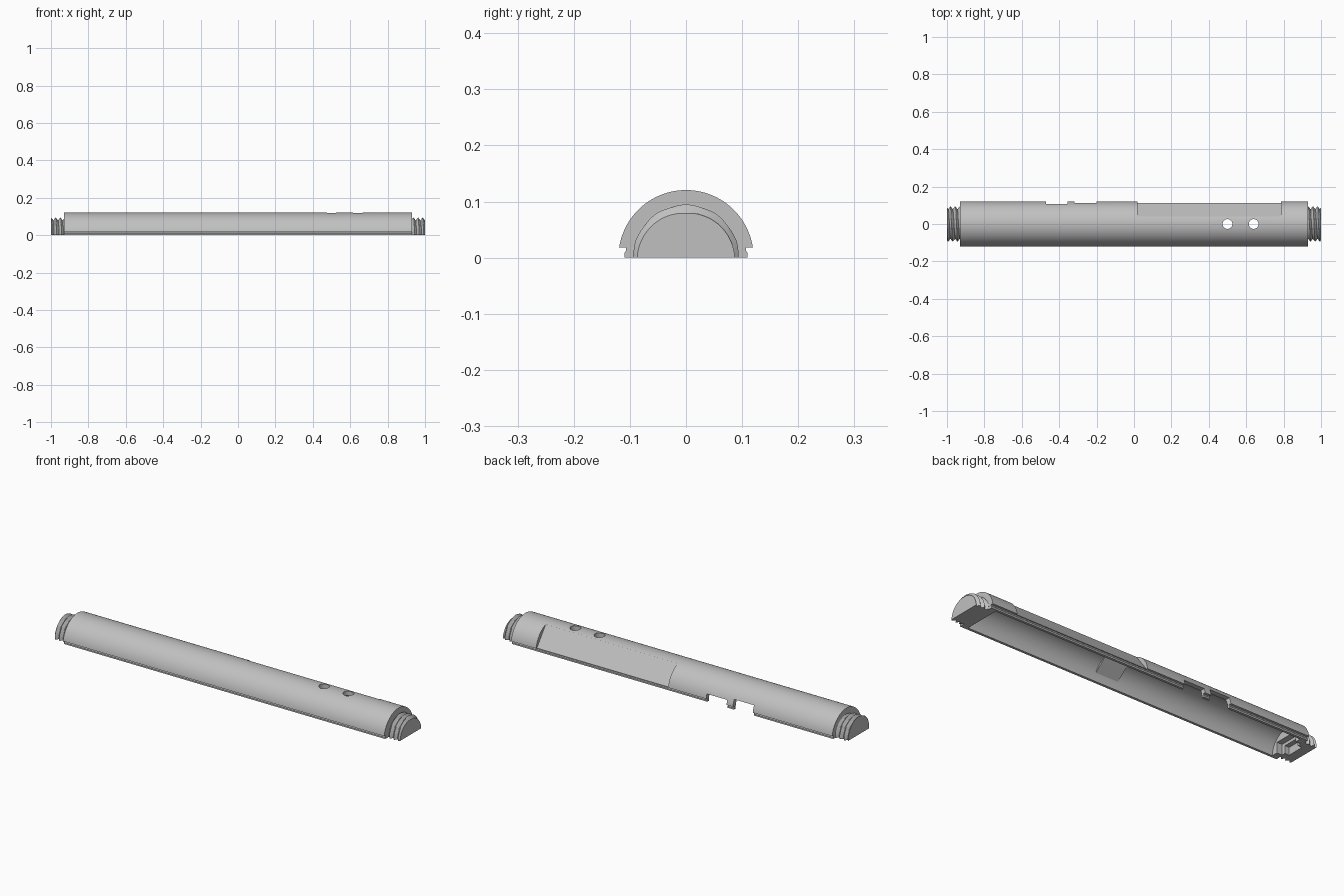
import bpy, bmesh, math

cube = bpy.data.objects.get("Cube")
if cube:
    bpy.data.objects.remove(cube, do_unlink=True)

grey = bpy.data.materials.new("light_grey")
grey.use_nodes = True
COLOUR = (0.53, 0.53, 0.53, 1)
grey.diffuse_color = COLOUR
grey.node_tree.nodes["Principled BSDF"].inputs["Base Color"].default_value = COLOUR

R_OUT, R_IN = 0.1205, 0.097
BODY_END = 0.93


def arc(r, a0, a1, n=48):
    """Points (y, z) on a circle around the long axis, angles in degrees."""
    angles = [math.radians(a0 + (a1 - a0) * i / n) for i in range(n + 1)]
    return [(r * math.cos(a), r * math.sin(a)) for a in angles]


def loft(name, sections):
    """Closed solid through matching loops of 3D points."""
    bm = bmesh.new()
    loops = [[bm.verts.new(p) for p in s] for s in sections]
    n = len(loops[0])
    for a, b in zip(loops, loops[1:]):
        for i in range(n):
            j = (i + 1) % n
            bm.faces.new((a[i], a[j], b[j], b[i]))
    bm.faces.new(loops[0])
    bm.faces.new(loops[-1])
    bmesh.ops.recalc_face_normals(bm, faces=bm.faces)
    mesh = bpy.data.meshes.new(name)
    bm.to_mesh(mesh)
    bm.free()
    mesh.materials.append(grey)
    obj = bpy.data.objects.new(name, mesh)
    bpy.context.collection.objects.link(obj)
    return obj


def prism(name, profile, x0, x1):
    return loft(name, [[(x, y, z) for y, z in profile] for x in (x0, x1)])


def block(name, x0, x1, y0, y1, z0, z1):
    return prism(name, [(y0, z0), (y1, z0), (y1, z1), (y0, z1)], x0, x1)


def activate(obj):
    bpy.ops.object.select_all(action="DESELECT")
    obj.select_set(True)
    bpy.context.view_layer.objects.active = obj


def cut(obj, cutter):
    cutter.hide_render = True
    mod = obj.modifiers.new("cut", "BOOLEAN")
    mod.operation = "DIFFERENCE"
    mod.solver = "EXACT"
    mod.object = cutter
    activate(obj)
    bpy.ops.object.modifier_apply(modifier=mod.name)
    bpy.data.objects.remove(cutter, do_unlink=True)


def smooth(obj):
    activate(obj)
    bpy.ops.object.shade_smooth_by_angle(angle=math.radians(30))


# Half-tube shell with a stepped snap lip along both lower edges
LIP_TOP = 0.018
edge = math.degrees(math.asin(LIP_TOP / R_OUT))
lip = [(0.11, 0), (0.11, 0.008), (0.107, 0.012), (0.107, LIP_TOP)]
profile = lip + arc(R_OUT, edge, 180 - edge, 64)
profile += [(-y, z) for y, z in reversed(lip)] + arc(R_IN, 180, 0, 64)
shell = prism("half_tube_shell", profile, -BODY_END, BODY_END)

# Long flat recess on the rear side
cut(shell, prism("recess_cutter", [(0.004, 0.1614), (0.112, LIP_TOP),
                                   (0.2, LIP_TOP), (0.2, 0.2)], 0.02, 0.785))

# Two rear edge notches with a tab between them
for x0, x1, top in ((-0.47, -0.355, 0.053), (-0.318, -0.2, 0.042)):
    cut(shell, block("notch_cutter", x0, x1, 0.05, 0.2, -0.02, top))

# Two round holes through the roof
for x in (0.5, 0.64):
    ring = [(x + y, z) for y, z in arc(0.026, 0, 352.5, 47)]
    cut(shell, loft("hole_cutter", [[(px, py, h) for px, py in ring] for h in (0.06, 0.2)]))
smooth(shell)

# Inner boss on the front wall
smooth(prism("inner_boss", arc(0.099, 102, 158, 16), 0.02, 0.15))


# Solid end plugs with helical threads
PITCH, ROOT, CREST = 0.025, 0.079, 0.095


def thread_section(x, side):
    points = []
    for i in range(65):
        a = math.pi * i / 64
        phase = ((1 - x) / PITCH + side * a / math.tau + 0.25) % 1
        r = ROOT + (CREST - ROOT) * abs(2 * phase - 1)
        points.append((side * x, r * math.cos(a), r * math.sin(a)))
    return points


for side, name in ((1, "left_threaded_end"), (-1, "right_threaded_end")):
    sections = [[(side * x, y, z) for y, z in arc(0.0985, 0, 180, 64)]
                for x in (0.895, BODY_END - 0.0005)]
    sections += [thread_section(BODY_END + 0.07 * i / 28, side) for i in range(29)]
    plug = loft(name, sections)
    if side < 0:
        # Stepped pocket open to the inside
        cut(plug, block("pocket_cutter", -0.925, -0.88, -0.065, 0.065, -0.02, 0.055))
        cut(plug, block("pocket_cutter", -0.95, -0.88, -0.045, 0.045, -0.02, 0.04))
    smooth(plug)
